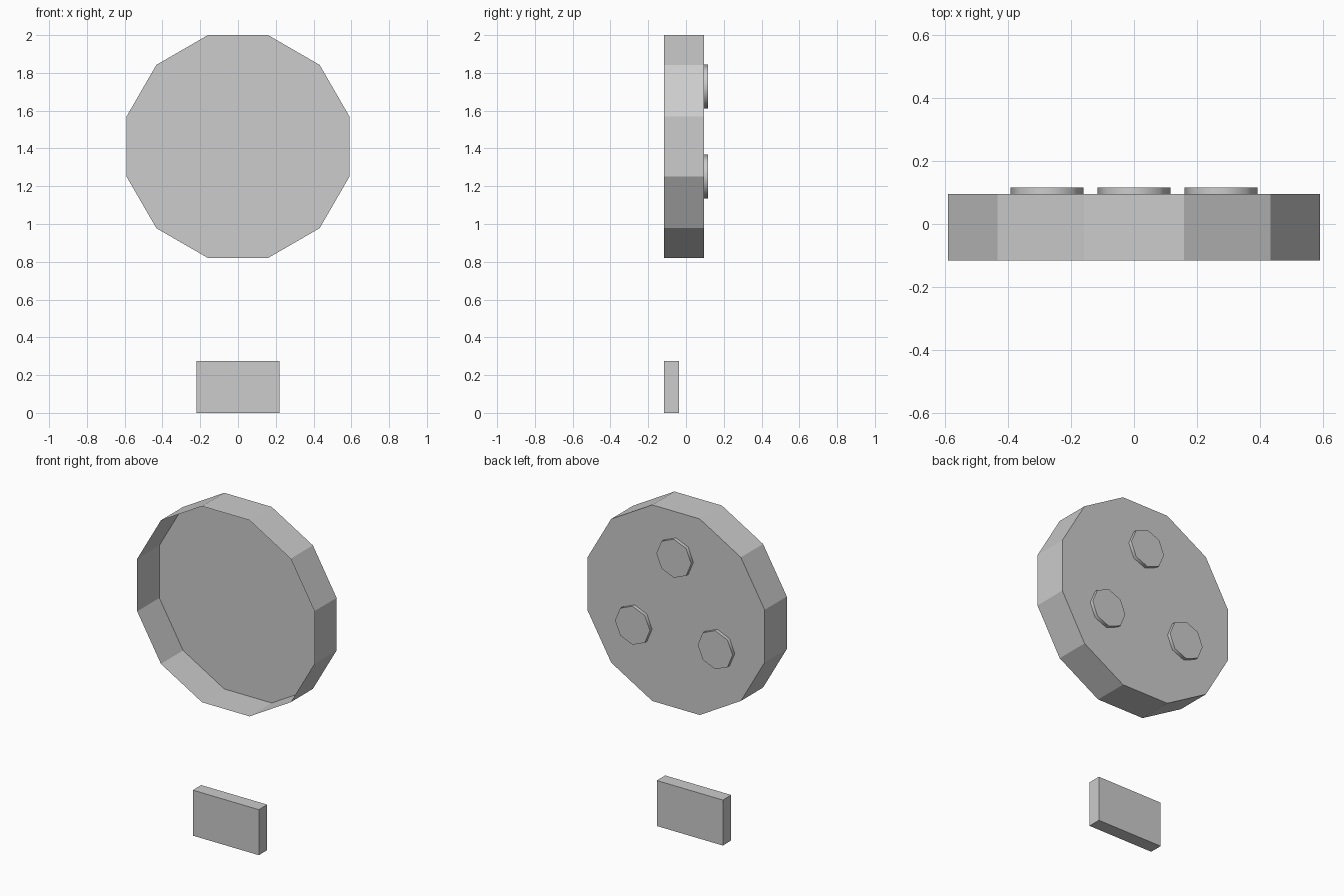
import bpy, bmesh, math

if "Cube" in bpy.data.objects:
    bpy.data.objects.remove(bpy.data.objects["Cube"])

grey = bpy.data.materials.new("light_grey")
grey.diffuse_color = (0.604, 0.604, 0.604, 1)
grey.use_nodes = True
grey.node_tree.nodes["Principled BSDF"].inputs["Base Color"].default_value = grey.diffuse_color


def finish(name, bm):
    mesh = bpy.data.meshes.new(name)
    bm.to_mesh(mesh)
    bm.free()
    mesh.materials.append(grey)
    obj = bpy.data.objects.new(name, mesh)
    bpy.context.collection.objects.link(obj)
    return obj


def open_drum(name, sides, radius, turn, x, z, y_open, y_cap):
    """Thin-walled drum along y, capped only at its back end."""
    bm = bmesh.new()
    rings = []
    for y in (y_open, y_cap):
        rings.append([bm.verts.new((x + radius * math.cos(turn + math.tau * i / sides), y,
                                    z + radius * math.sin(turn + math.tau * i / sides)))
                      for i in range(sides)])
    front, back = rings
    for i in range(sides):
        j = (i + 1) % sides
        bm.faces.new((front[i], front[j], back[j], back[i]))
    bm.faces.new(back[::-1])
    # outward normals: the cap faces +y
    bm.normal_update()
    bmesh.ops.recalc_face_normals(bm, faces=bm.faces[:])
    bm.normal_update()
    bm.faces.ensure_lookup_table()
    if bm.faces[-1].normal.y < 0:
        bmesh.ops.reverse_faces(bm, faces=bm.faces[:])
    return finish(name, bm)


# twelve-sided dish, open at the front
CENTRE_Z = 1.41
open_drum("dish", 12, 0.5905 / math.cos(math.pi / 12), math.pi / 12,
          0, CENTRE_Z, -0.116, 0.095)

# three round studs on the back of the dish
for i in range(3):
    a = math.pi / 2 + i * math.tau / 3
    stud = open_drum(f"stud_{i + 1}", 8, 0.116, 0,
                     0.318 * math.cos(a), CENTRE_Z + 0.318 * math.sin(a), 0.095, 0.116)
    bpy.ops.object.select_all(action='DESELECT')
    stud.select_set(True)
    bpy.context.view_layer.objects.active = stud
    bpy.ops.object.shade_smooth_by_angle(angle=math.radians(50))

# separate block at the bottom
bm = bmesh.new()
bmesh.ops.create_cube(bm, size=1)
bmesh.ops.scale(bm, vec=(0.44, 0.08, 0.274), verts=bm.verts)
bmesh.ops.translate(bm, vec=(0, -0.076, 0.137), verts=bm.verts)
finish("base_block", bm)
